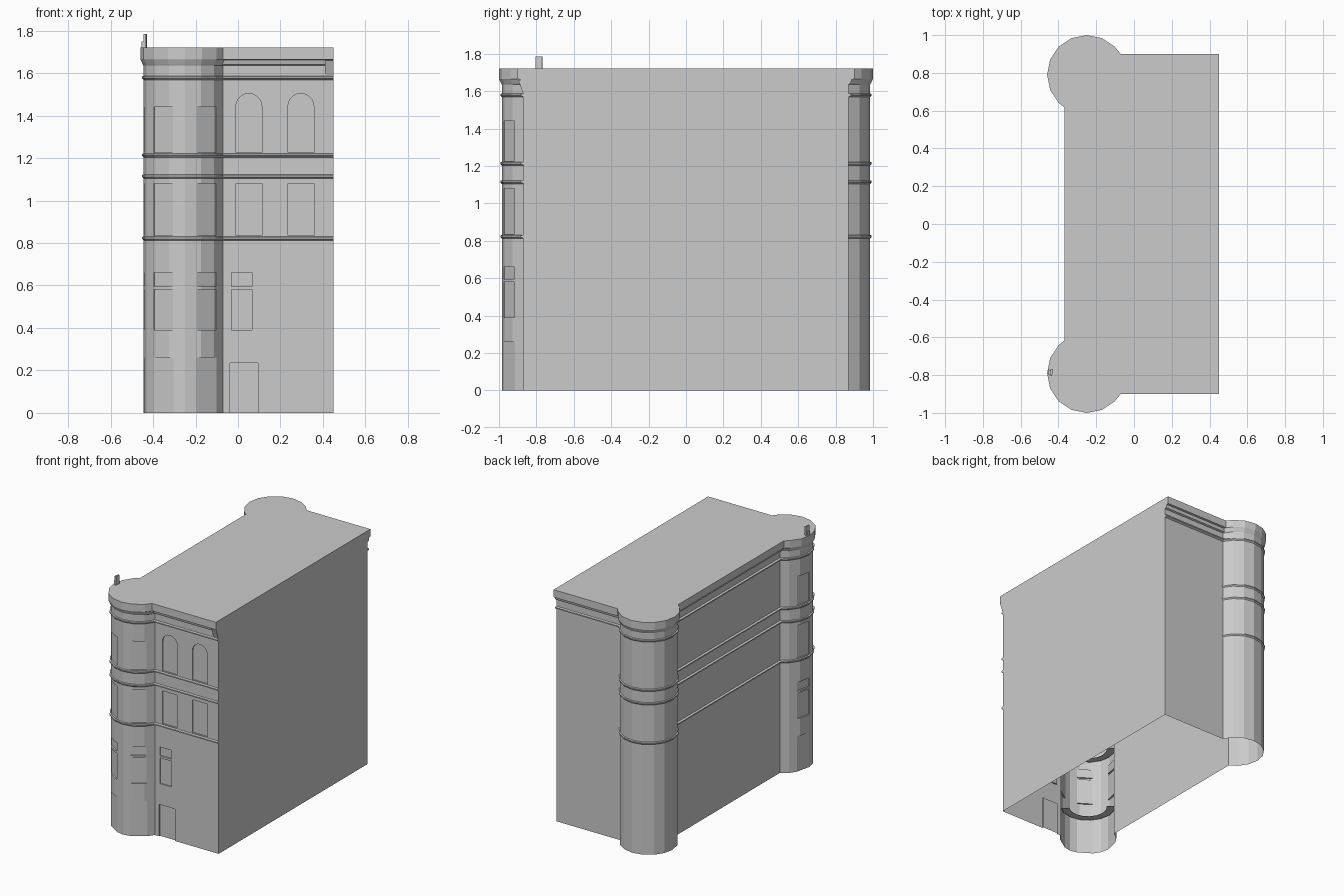
import bpy, bmesh, math
from math import cos, sin, radians, sqrt

if "Cube" in bpy.data.objects:
    bpy.data.objects.remove(bpy.data.objects["Cube"])

CX, CY, R = -0.25, 0.79, 0.195      # turret centre (mirrored in y) and radius
XR, XL, YW = 0.45, -0.335, 0.868    # right wall, left wall, front/back wall


def make_object(name, bm):
    bmesh.ops.recalc_face_normals(bm, faces=bm.faces)
    me = bpy.data.meshes.new(name)
    bm.to_mesh(me)
    bm.free()
    ob = bpy.data.objects.new(name, me)
    bpy.context.collection.objects.link(ob)
    return ob


def half_outline(d, dw):
    """Front half of the plan: right corner, turret arc, left wall."""
    r, yw, xl = R + d, YW + dw, XL - dw
    pts = [(XR, -yw), (CX + sqrt(r * r - (yw - CY) ** 2), -yw)]
    for i in range(9):
        a = radians(-45 - 22.5 * i)
        pts.append((CX + r * cos(a), -CY + r * sin(a)))
    pts.append((xl, -CY + sqrt(r * r - (xl - CX) ** 2)))
    return pts


def outline(d, dw, back):
    front = half_outline(d, dw)
    rear = [(x, -y) for x, y in half_outline(d, dw)]
    if not back:                     # back wall stays plain
        plain = half_outline(d, 0)
        rear[0], rear[1] = [(x, -y) for x, y in plain[:2]]
    return front + rear[::-1]


def prism(bm, pts, ang, r0, r1, origin=(0, 0)):
    """Extrude a (sideways, z) profile along the horizontal direction ang."""
    nx, ny = cos(radians(ang)), sin(radians(ang))
    rings = [[bm.verts.new((origin[0] + nx * r - ny * u, origin[1] + ny * r + nx * u, z))
              for u, z in pts] for r in (r0, r1)]
    n = len(pts)
    faces = [bm.faces.new(rings[0][::-1]), bm.faces.new(rings[1])]
    for i in range(n):
        j = (i + 1) % n
        faces.append(bm.faces.new((rings[0][i], rings[0][j], rings[1][j], rings[1][i])))
    bmesh.ops.recalc_face_normals(bm, faces=faces)


def rect(x0, x1, z0, z1):
    return [(x0, z0), (x1, z0), (x1, z1), (x0, z1)]


def arch(x0, x1, z0, z1):
    c, r = (x0 + x1) / 2, (x1 - x0) / 2
    return [(x0, z0), (x1, z0)] + [(c + r * cos(math.pi * i / 10), z1 + r * sin(math.pi * i / 10))
                                   for i in range(11)]


# Walls, string courses and cornice lofted from one vertical profile
profile = [(0, 0, 0, True)]
for z in (0.812, 1.104, 1.203, 1.568):
    back = z > 1.5
    profile += [(0, 0, z, back), (0.008, 0.016, z + 0.008, back),
                (0.008, 0.016, z + 0.016, back), (0, 0, z + 0.019, back)]
profile += [(0, 0, 1.635, True), (0.003, 0.012, 1.64, True), (0.013, 0.018, 1.662, True),
            (0.015, 0.032, 1.665, True), (0.015, 0.032, 1.72, True)]
bm = bmesh.new()
rings = [[bm.verts.new((x, y, z)) for x, y in outline(d, dw, b)] for d, dw, z, b in profile]
for lo, hi in zip(rings, rings[1:]):
    for i in range(len(lo)):
        j = (i + 1) % len(lo)
        bm.faces.new((lo[i], lo[j], hi[j], hi[i]))
bm.faces.new(rings[0])
bm.faces.new(rings[-1])
building = make_object("building_walls", bm)

# Window and door recesses
bm = bmesh.new()
FR = (0.858, 0.93)
for x0 in (-0.01, 0.235):
    prism(bm, rect(x0, x0 + 0.122, 0.836, 1.08), -90, *FR)
    prism(bm, arch(x0, x0 + 0.122, 1.226, 1.443), -90, *FR)
for z0, z1 in ((0.39, 0.58), (0.595, 0.66)):
    prism(bm, rect(-0.03, 0.065, z0, z1), -90, *FR)
prism(bm, rect(-0.037, 0.095, -0.05, 0.235), -90, *FR)
for ang in (-57, -123, 167):
    o = (CX, -CY)
    for z0, z1 in ((0.39, 0.58), (0.595, 0.66), (0.836, 1.08), (1.226, 1.44)):
        prism(bm, rect(-0.053, 0.053, z0, z1), ang, 0.18, 0.25, o)
    prism(bm, rect(-0.09, 0.09, -0.05, 0.26), ang, 0.184, 0.26, o)   # flattened base
cutter = make_object("recess_cutter", bm)
cutter.hide_render = True
mod = building.modifiers.new("recesses", 'BOOLEAN')
mod.operation, mod.solver, mod.object = 'DIFFERENCE', 'EXACT', cutter
dg = bpy.context.evaluated_depsgraph_get()
me = bpy.data.meshes.new_from_object(building.evaluated_get(dg))
building.modifiers.clear()
building.data = me
bpy.data.objects.remove(cutter)

# The shell is open underneath
bm = bmesh.new()
bm.from_mesh(me)
floor = [f for f in bm.faces if all(v.co.z < 1e-4 for v in f.verts)]
bmesh.ops.delete(bm, geom=floor, context='FACES')
bm.to_mesh(me)
bm.free()

# Ledges inside the front turret
bm = bmesh.new()
for z in (0.26, 0.72):
    prev = None
    for i in range(9):
        a = radians(-45 - 22.5 * i)
        pair = [bm.verts.new((CX + r * cos(a), -CY + r * sin(a), z)) for r in (0.13, 0.185)]
        if prev:
            bm.faces.new((prev[0], prev[1], pair[1], pair[0]))
        prev = pair
make_object("turret_ledges", bm)

# Sloped cornice brackets at the right-hand ends of front and back
for name, s in (("front_bracket", -90),):
    bm = bmesh.new()
    prism(bm, [(-0.86, 1.59), (-0.872, 1.59), (-0.897, 1.66), (-0.86, 1.66)], 0, 0.41, 0.45)
    make_object(name, bm)

# Small post on the turret roof edge
bm = bmesh.new()
prism(bm, rect(-0.018, 0.018, 1.70, 1.785), 172, 0.183, 0.195, (CX, -0.812))
prism(bm, rect(-0.012, 0.012, 1.70, 1.75), 172, 0.195, 0.205, (CX, -0.812))
make_object("roof_post", bm)
